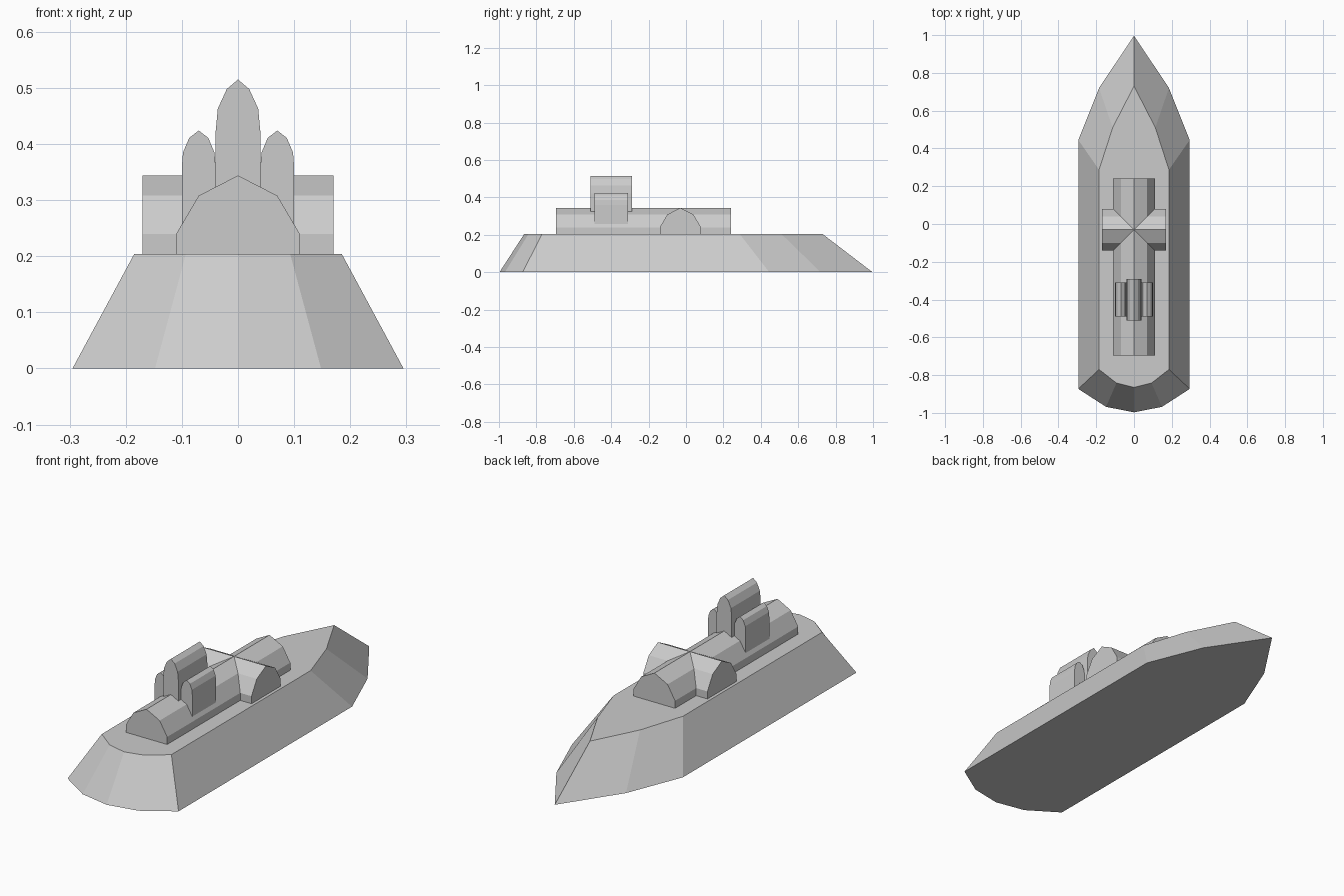
import bpy, bmesh
from mathutils import Matrix

if "Cube" in bpy.data.objects:
    bpy.data.objects.remove(bpy.data.objects["Cube"])

DECK = 0.204


def mirrored(half):
    """Close a half outline (x >= 0, first and last points on x = 0) across x = 0."""
    return half + [(-x, y) for x, y in reversed(half) if x > 0]


def loft(name, lower, upper):
    """Solid between two matching outlines of 3D points."""
    bm = bmesh.new()
    a = [bm.verts.new(p) for p in lower]
    b = [bm.verts.new(p) for p in upper]
    n = len(a)
    bm.faces.new(a)
    bm.faces.new(b)
    for i in range(n):
        j = (i + 1) % n
        bm.faces.new((a[i], a[j], b[j], b[i]))
    bmesh.ops.recalc_face_normals(bm, faces=bm.faces)
    mesh = bpy.data.meshes.new(name)
    bm.to_mesh(mesh)
    bm.free()
    obj = bpy.data.objects.new(name, mesh)
    bpy.context.collection.objects.link(obj)
    return obj


def vault(name, half, x, y0, y1, base):
    """Arched block along y; half is the right side of the arch, top to bottom."""
    arch = [(px, z) for px, z in half] + [(half[-1][0], base)]
    arch += [(-px, z) for px, z in reversed(arch) if px > 0]
    return loft(name, [(x + px, y0, z) for px, z in arch],
                [(x + px, y1, z) for px, z in arch])


# Hull: pointed bow at +y, faceted round stern at -y, sides sloping inward
keel = mirrored([(0, 0.997), (0.185, 0.72), (0.295, 0.445), (0.295, -0.873),
                 (0.148, -0.968), (0, -0.997)])
deck = mirrored([(0, 0.73), (0.113, 0.51), (0.185, 0.287), (0.185, -0.77),
                 (0.093, -0.842), (0, -0.865)])
loft("hull", [(x, y, 0) for x, y in keel], [(x, y, DECK) for x, y in deck])

# Cabin: long arched block crossed by a short one of the same section
cabin = [(0, 0.344), (0.07, 0.308), (0.11, 0.24)]
vault("long_cabin", cabin, 0, -0.695, 0.24, DECK)
cross = vault("cross_cabin", cabin, 0, -0.17, 0.17, DECK)
cross.data.transform(Matrix.Translation((0, -0.03, 0)) @ Matrix.Rotation(-1.5707963, 4, 'Z'))

# Funnels: tall one in the middle, a shorter one on each side
vault("middle_funnel", [(0, 0.515), (0.02, 0.498), (0.036, 0.463), (0.04, 0.42)],
      0, -0.51, -0.29, 0.32)
for side, x in (("left", -0.07), ("right", 0.07)):
    vault(side + "_funnel", [(0, 0.424), (0.017, 0.411), (0.028, 0.385), (0.03, 0.36)],
          x, -0.49, -0.31, 0.256)
